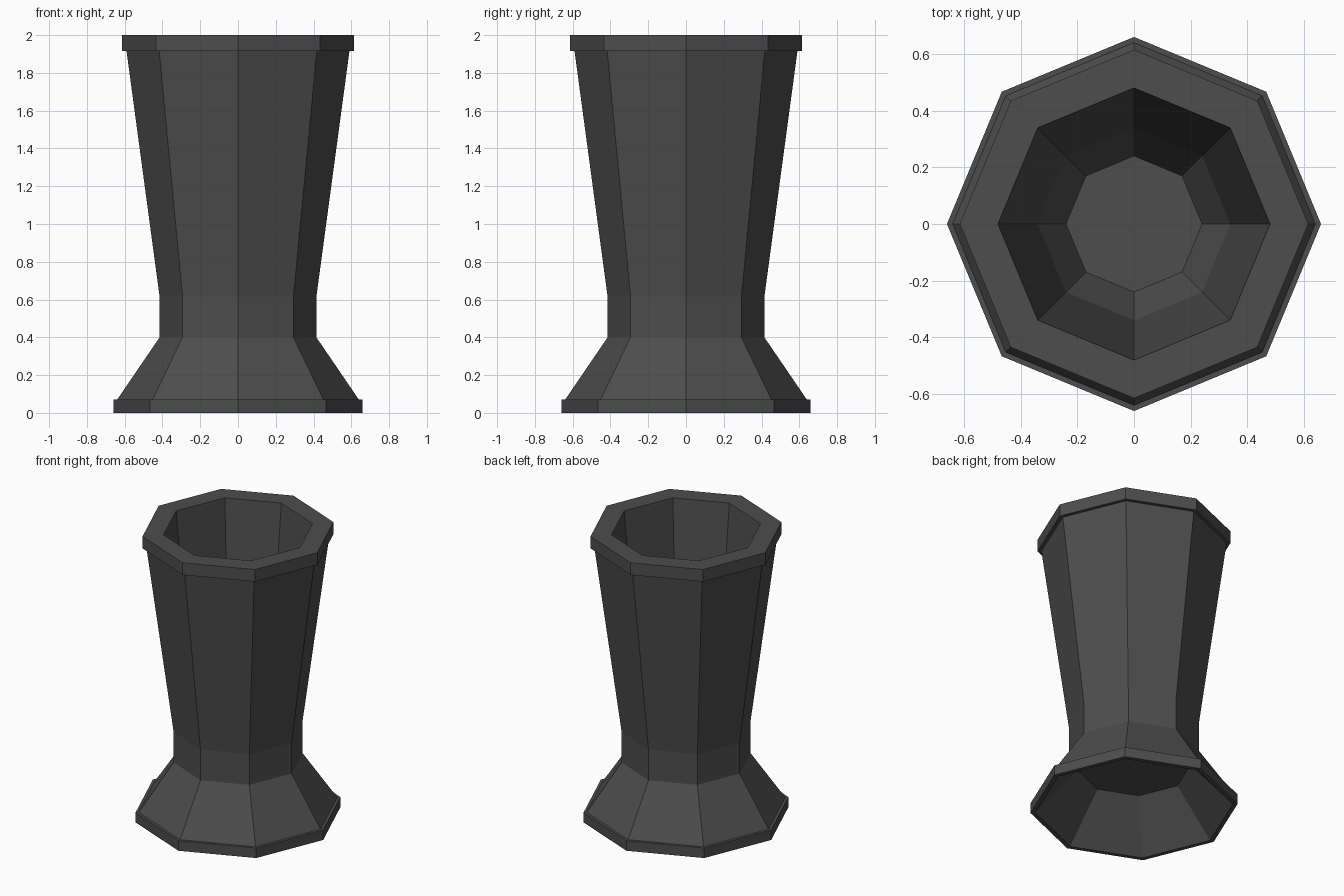
import bpy
import bmesh
from math import cos, sin, tau

cube = bpy.data.objects.get("Cube")
if cube:
    bpy.data.objects.remove(cube, do_unlink=True)

SIDES = 8

# Single dark stone colour
stone = bpy.data.materials.new("dark_grey_stone")
stone.use_nodes = True
colour = (0.075, 0.075, 0.075, 1)
stone.diffuse_color = colour
stone.node_tree.nodes["Principled BSDF"].inputs["Base Color"].default_value = colour


def turned_part(name, profile):
    """Sweep a (radius, height) profile round the z axis and cap both ends."""
    bm = bmesh.new()
    rings = [[bm.verts.new((r * cos(tau * i / SIDES), r * sin(tau * i / SIDES), z))
              for i in range(SIDES)] for r, z in profile]
    for low, high in zip(rings, rings[1:]):
        for i in range(SIDES):
            j = (i + 1) % SIDES
            bm.faces.new((low[i], low[j], high[j], high[i]))
    bm.faces.new(rings[0][::-1])
    bm.faces.new(rings[-1])
    bmesh.ops.recalc_face_normals(bm, faces=bm.faces)
    mesh = bpy.data.meshes.new(name)
    bm.to_mesh(mesh)
    bm.free()
    mesh.materials.append(stone)
    obj = bpy.data.objects.new(name, mesh)
    bpy.context.collection.objects.link(obj)
    return obj


# Hollow underside, foot, neck, flared body, rim and inner bowl in one profile
turned_part("octagonal_vase", [
    (0.36, 0.30), (0.63, 0.0),                # hollow under the foot
    (0.66, 0.0), (0.66, 0.07), (0.64, 0.07),  # foot lip
    (0.415, 0.40), (0.415, 0.615),            # neck
    (0.59, 1.915),                            # flared body
    (0.615, 1.915), (0.615, 2.0),             # rim
    (0.48, 2.0), (0.34, 0.615), (0.24, 0.40), # inner bowl
])
